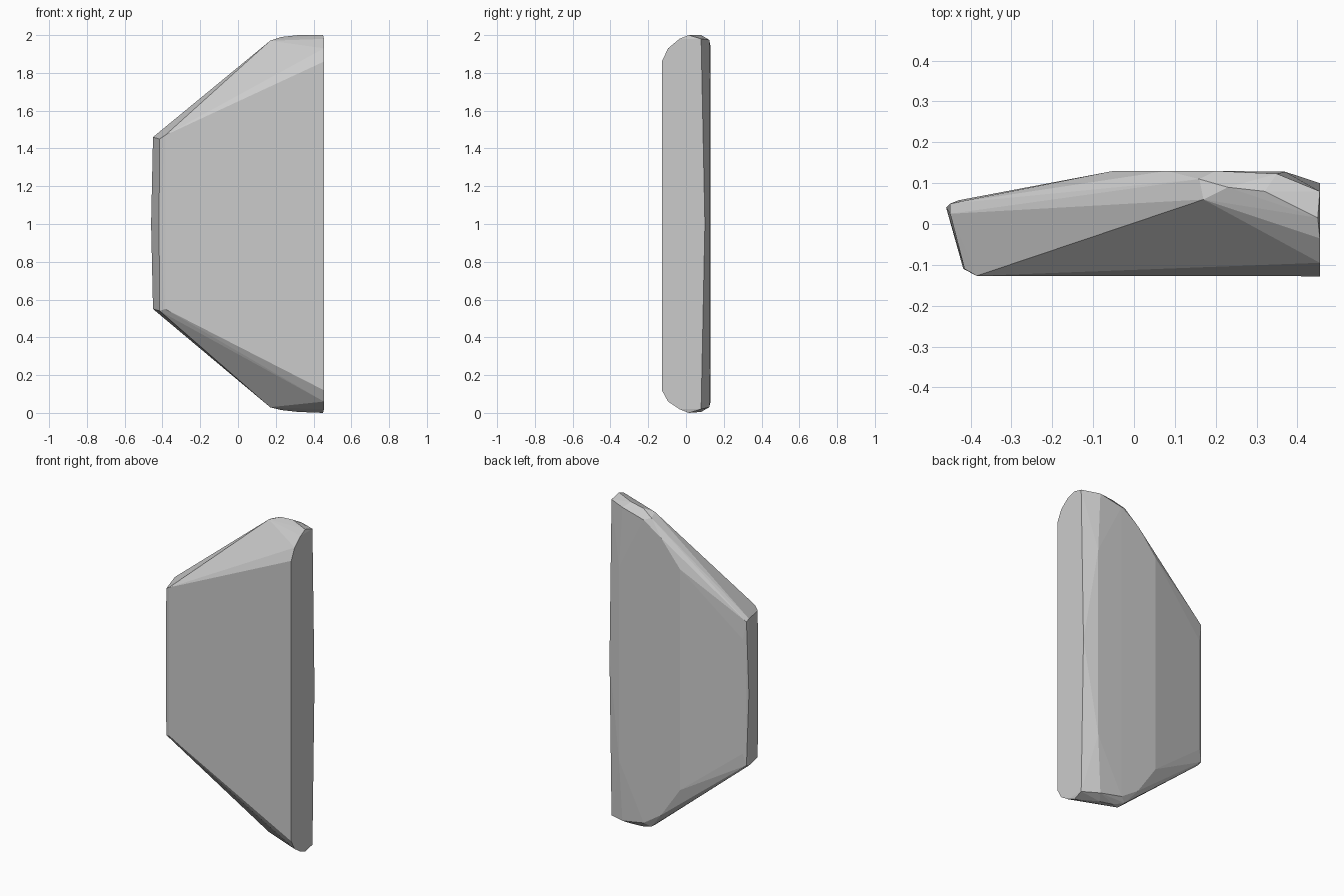
import bpy
import bmesh

cube = bpy.data.objects.get("Cube")
if cube:
    bpy.data.objects.remove(cube, do_unlink=True)

# One plain stone colour
stone = bpy.data.materials.new("grey_stone")
stone.use_nodes = True
colour = (0.6, 0.6, 0.6, 1)
stone.diffuse_color = colour
stone.node_tree.nodes["Principled BSDF"].inputs["Base Color"].default_value = colour

# Corners of the slab: x, y, top z, bottom z
corners = [
    # narrow left edge
    (-0.385, -0.127, 1.47, 0.55), (-0.415, -0.11, 1.45, 0.54),
    (-0.45, 0.025, 1.46, 0.55), (-0.45, 0.05, 1.45, 0.56),
    (-0.43, 0.058, 1.34, 0.63),
    # sloping shoulders
    (0.17, 0.06, 1.97, 0.03), (0.16, 0.11, 1.955, 0.04),
    (0.23, 0.09, 1.99, 0.015), (0.32, 0.08, 2.0, 0.005),
    # flat right end
    (0.455, -0.128, 1.86, 0.12), (0.455, -0.095, 1.93, 0.06),
    (0.455, -0.035, 1.98, 0.02), (0.45, 0.015, 2.0, 0.0),
    (0.455, 0.08, 1.98, 0.02),
    # back panel
    (-0.05, 0.13, 1.70, 0.33), (0.08, 0.13, 1.86, 0.14),
    (0.2, 0.13, 1.94, 0.06), (0.35, 0.123, 1.975, 0.03),
]
# Slight bulge halfway up the side edges and back
bulge = [(-0.46, 0.04, 1.0), (-0.418, -0.11, 1.0), (0.455, 0.1, 1.0),
         (0.37, 0.128, 1.6), (0.37, 0.128, 0.4)]

bm = bmesh.new()
for x, y, top, bottom in corners:
    bm.verts.new((x, y, top))
    bm.verts.new((x, y, bottom))
for point in bulge:
    bm.verts.new(point)
hull = bmesh.ops.convex_hull(bm, input=bm.verts)
inside = {v for v in hull["geom_interior"] if isinstance(v, bmesh.types.BMVert)}
bmesh.ops.delete(bm, geom=list(inside), context="VERTS")
bmesh.ops.recalc_face_normals(bm, faces=bm.faces)

mesh = bpy.data.meshes.new("stone_slab")
bm.to_mesh(mesh)
bm.free()
mesh.materials.append(stone)
slab = bpy.data.objects.new("stone_slab", mesh)
bpy.context.collection.objects.link(slab)
